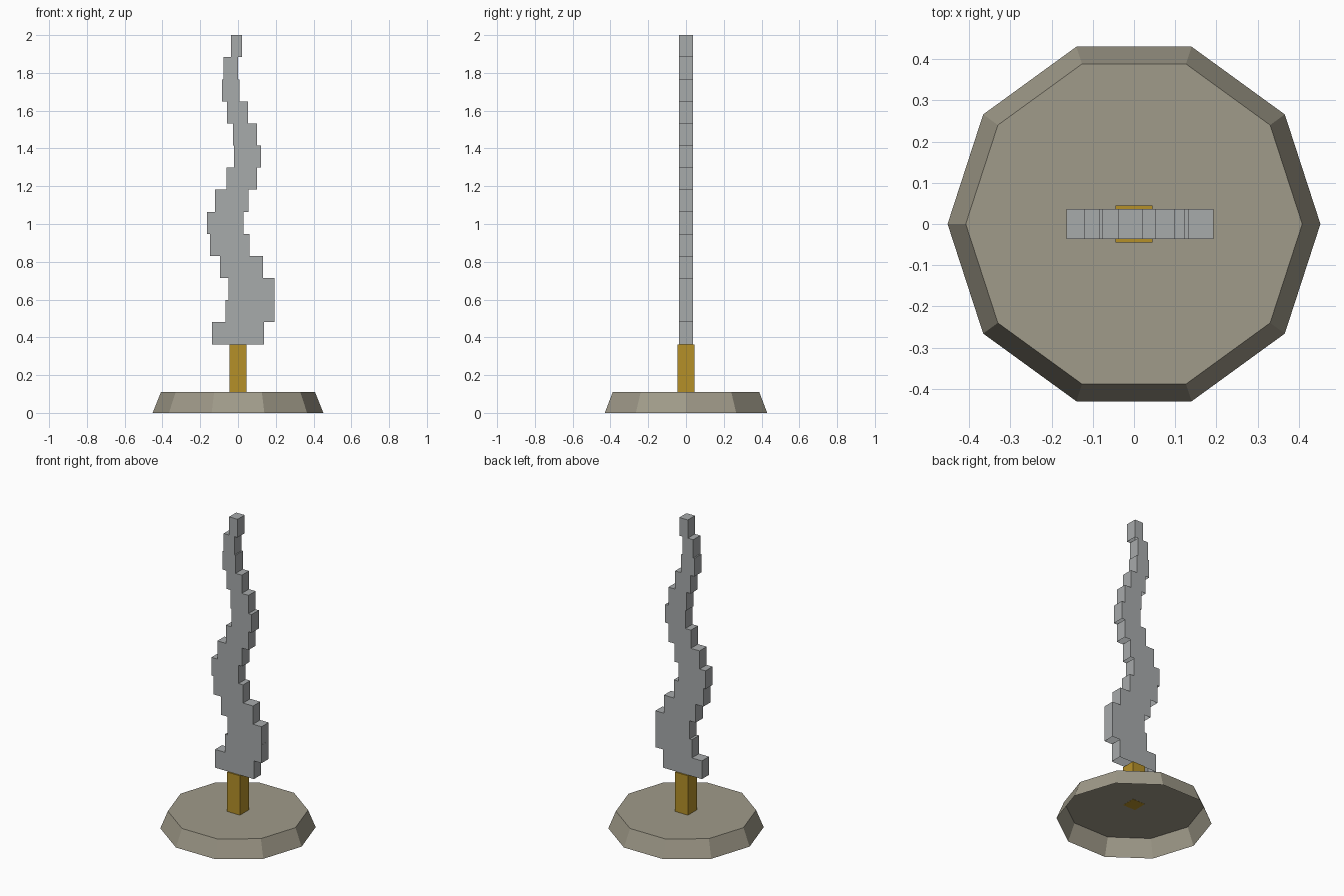
import bpy
import bmesh
import math

if "Cube" in bpy.data.objects:
    bpy.data.objects.remove(bpy.data.objects["Cube"], do_unlink=True)


def make_material(name, colour):
    mat = bpy.data.materials.new(name)
    mat.use_nodes = True
    mat.diffuse_color = (*colour, 1)
    mat.node_tree.nodes["Principled BSDF"].inputs["Base Color"].default_value = (*colour, 1)
    return mat


def box(name, x, z_low, z_high, width, depth, mat):
    bpy.ops.mesh.primitive_cube_add(size=1, location=(x, 0, (z_low + z_high) / 2))
    obj = bpy.context.object
    obj.name = name
    obj.scale = (width, depth, z_high - z_low)
    bpy.ops.object.transform_apply(location=False, rotation=False, scale=True)
    obj.data.materials.append(mat)
    return obj


def open_underside(obj):
    bm = bmesh.new()
    bm.from_mesh(obj.data)
    bottom = [f for f in bm.faces if f.normal.z < -0.9]
    bmesh.ops.delete(bm, geom=bottom, context='FACES')
    bm.to_mesh(obj.data)
    bm.free()


stone = make_material("warm stone", (0.35, 0.325, 0.252))
brass = make_material("brass", (0.46, 0.28, 0.022))
steel = make_material("grey steel", (0.39, 0.405, 0.41))

# Ten-sided tapered base, hollow underneath, with a corner on the x axis
BASE_TOP = 0.11
bpy.ops.mesh.primitive_cone_add(vertices=10, radius1=0.452, radius2=0.408,
                                depth=BASE_TOP, location=(0, 0, BASE_TOP / 2),
                                rotation=(0, 0, math.pi / 2))
base = bpy.context.object
base.name = "base"
base.data.materials.append(stone)
open_underside(base)

# Square post, its foot just showing through the top of the base
BLADE_BOTTOM = 0.363
box("post", 0, BASE_TOP - 0.001, BLADE_BOTTOM, 0.09, 0.09, brass)

# Wavy blade: stacked open slabs that narrow evenly and sway from side to side
sway = [0, 0.063, 0.071, 0.019, -0.043, -0.067, -0.033,
        0.02, 0.051, 0.036, -0.003, -0.038, -0.038, -0.008]
step = (2 - BLADE_BOTTOM) / len(sway)
for i, x in enumerate(sway):
    z = BLADE_BOTTOM + i * step
    width = 0.276 - 0.0166 * i
    slab = box(f"blade_slab_{i + 1}", x, z, z + step, width, 0.072, steel)
    open_underside(slab)
